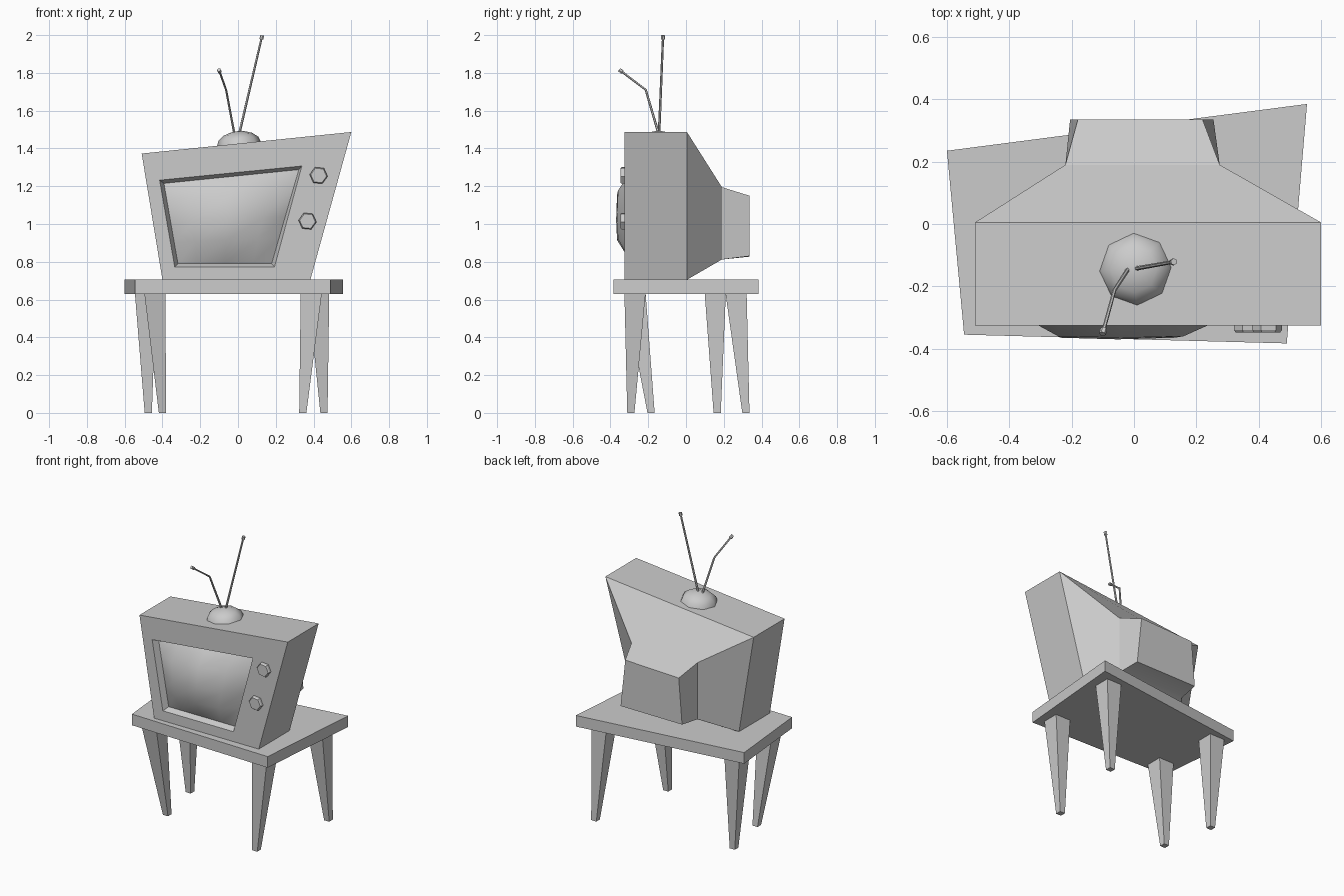
import bpy, bmesh, math
from mathutils import Vector, Matrix

if "Cube" in bpy.data.objects:
    bpy.data.objects.remove(bpy.data.objects["Cube"])


def make(name, bm, smooth=None):
    bmesh.ops.recalc_face_normals(bm, faces=bm.faces)
    me = bpy.data.meshes.new(name)
    bm.to_mesh(me)
    bm.free()
    ob = bpy.data.objects.new(name, me)
    bpy.context.collection.objects.link(ob)
    if smooth:
        bpy.ops.object.select_all(action='DESELECT')
        ob.select_set(True)
        bpy.context.view_layer.objects.active = ob
        bpy.ops.object.shade_smooth_by_angle(angle=math.radians(smooth))
    return ob


def loft(name, rings, cap_start=True, cap_end=True, smooth=None):
    bm = bmesh.new()
    vs = [[bm.verts.new(p) for p in r] for r in rings]
    n = len(rings[0])
    for a, b in zip(vs, vs[1:]):
        for i in range(n):
            j = (i + 1) % n
            bm.faces.new((a[i], a[j], b[j], b[i]))
    if cap_start:
        bm.faces.new(vs[0])
    if cap_end:
        bm.faces.new(vs[-1])
    return make(name, bm, smooth)


def tube(name, path, radii, sides=6):
    rings = []
    for i, p in enumerate(path):
        d = Vector(path[min(i + 1, len(path) - 1)]) - Vector(path[max(i - 1, 0)])
        q = d.to_track_quat('Z', 'Y')
        rings.append([Vector(p) + q @ Vector((radii[i] * math.cos(2 * math.pi * k / sides),
                                              radii[i] * math.sin(2 * math.pi * k / sides), 0))
                      for k in range(sides)])
    return loft(name, rings, smooth=40)


def upright(quad, y):
    return [(x, y, z) for x, z in quad]


# Crooked table top
plan = [(-0.6, 0.235), (-0.545, -0.355), (0.49, -0.383), (0.555, 0.385)]
loft("table_top", [[(x, y, z) for x, y in plan] for z in (0.63, 0.705)])

# Tapered splayed legs: bottom centre, top centre
legs = {
    "front_left_leg": ((-0.40, -0.185), (-0.44, -0.27)),
    "front_right_leg": ((0.343, -0.292), (0.388, -0.27)),
    "back_left_leg": ((-0.475, 0.165), (-0.49, 0.155)),
    "back_right_leg": ((0.455, 0.317), (0.427, 0.265)),
}
for name, (b, t) in legs.items():
    loft(name, [[(c[0] + sx * h, c[1] + sy * h, z)
                 for sx, sy in ((-1, -1), (1, -1), (1, 1), (-1, 1))]
                for c, h, z in ((b, 0.019, 0), (t, 0.056, 0.635))])

# Cabinet: recessed screen frame, front, straight sides, taper, tube housing
inner = [(-0.392, 1.215), (-0.318, 0.79), (0.178, 0.79), (0.322, 1.288)]
frame = [(-0.415, 1.232), (-0.335, 0.772), (0.193, 0.772), (0.338, 1.307)]
front = [(-0.51, 1.373), (-0.40, 0.705), (0.383, 0.705), (0.60, 1.487)]
neck = [(-0.22, 1.195), (-0.22, 0.812), (0.275, 0.812), (0.275, 1.195)]
back = [(-0.18, 1.135), (-0.205, 0.827), (0.255, 0.83), (0.22, 1.15)]
loft("cabinet", [upright(inner, -0.285), upright(frame, -0.325), upright(front, -0.325),
                 upright(front, 0.005), upright(neck, 0.19), upright(back, 0.335)],
     cap_start=False, smooth=30)

# Bulging screen
tl, bl, br, tr = [Vector(p) for p in inner]
us, vs = (0, 0.2, 0.5, 0.8, 1), (0, 0.27, 0.5, 0.8, 1)
bulge = (0, 0.88, 1, 0.88, 0)
bm = bmesh.new()
grid = []
for j, v in enumerate(vs):
    row = []
    for i, u in enumerate(us):
        p = bl.lerp(br, u).lerp(tl.lerp(tr, u), v)
        row.append(bm.verts.new((p.x, -0.287 - 0.083 * math.sqrt(bulge[i] * bulge[j]), p.y)))
    grid.append(row)
for a, b in zip(grid, grid[1:]):
    for i in range(4):
        bm.faces.new((a[i], a[i + 1], b[i + 1], b[i]))
screen = make("screen", bm, 60)
if sum(f.normal.y for f in screen.data.polygons) > 0:
    screen.data.flip_normals()

# Hexagonal knobs
for name, x, z in (("upper_knob", 0.427, 1.257), ("lower_knob", 0.368, 1.015)):
    ang = [math.radians(60 * k - 6) for k in range(6)]
    loft(name, [[(x + r * math.cos(a), y, z + r * math.sin(a)) for a in ang]
                for r, y in ((0.048, -0.322), (0.048, -0.34), (0.042, -0.348))])

# Aerial dome tilted with the cabinet top
tilt = Matrix.Translation((0.005, -0.145, 1.422)) @ Matrix.Rotation(-math.radians(5.8), 4, 'Y')
loft("aerial_base", [[tilt @ Vector((0.117 * math.cos(e) * math.cos(k * math.pi / 4 + 0.05),
                                     0.117 * math.cos(e) * math.sin(k * math.pi / 4 + 0.05),
                                     0.07 * math.sin(e))) for k in range(8)]
                     for e in [math.radians(d) for d in (0, 25, 50, 72, 86)]], smooth=50)

# Two aerial rods with end caps
right = [(0.005, -0.143, 1.47), (0.124, -0.122, 1.98)]
left = [(-0.018, -0.143, 1.47), (-0.063, -0.213, 1.71), (-0.097, -0.338, 1.805)]
tube("right_aerial", right, (0.007, 0.006))
tube("left_aerial", left, (0.007, 0.006, 0.006))
for name, path in (("right_aerial_tip", right), ("left_aerial_tip", left)):
    end = Vector(path[-1])
    d = (end - Vector(path[-2])).normalized()
    tube(name, [end - d * 0.002, end + d * 0.019], (0.011, 0.011))
